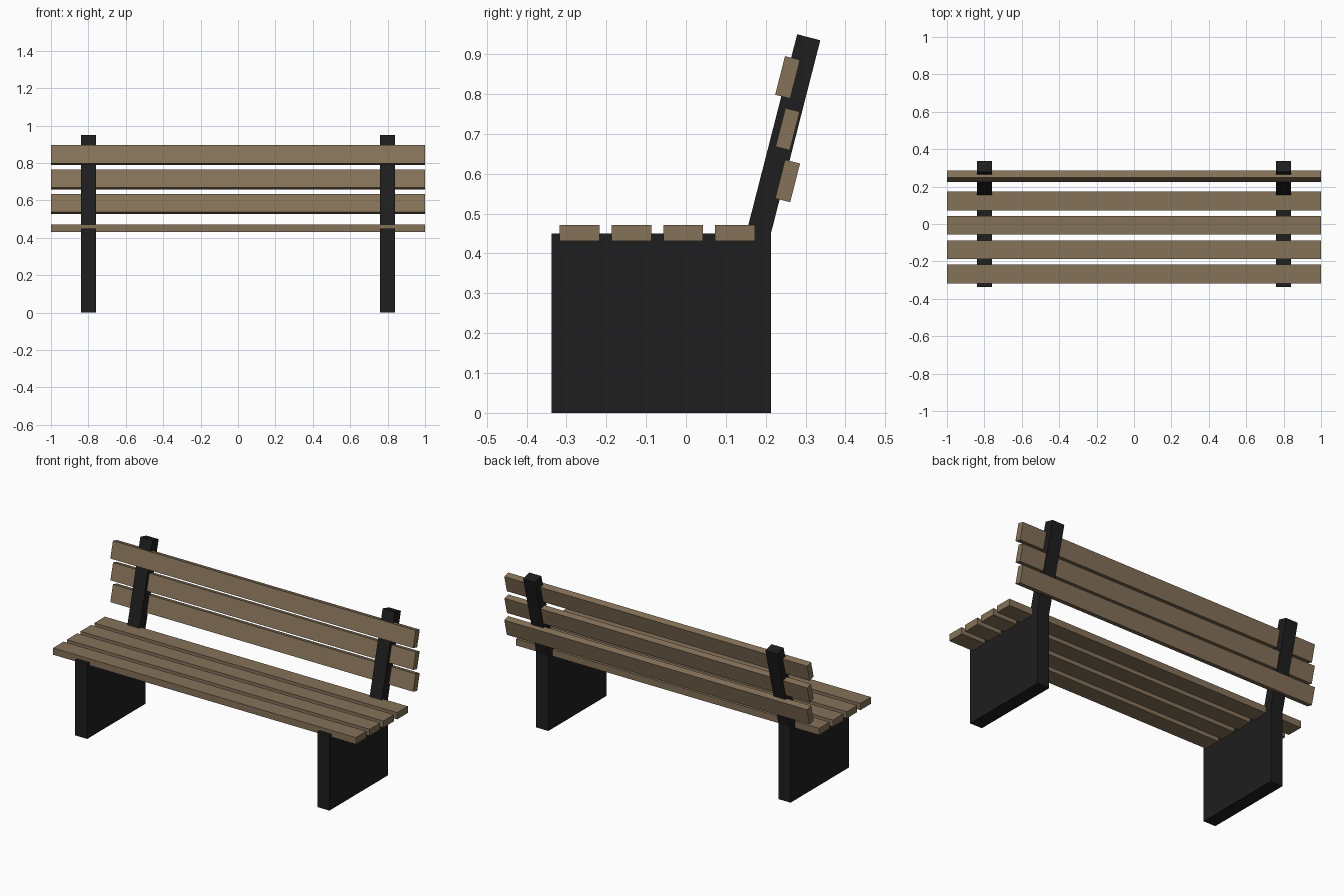
import bpy, bmesh
from math import radians
from mathutils import Matrix

if "Cube" in bpy.data.objects:
    bpy.data.objects.remove(bpy.data.objects["Cube"])

TILT = radians(14.3)


def material(name, color):
    m = bpy.data.materials.new(name)
    m.diffuse_color = color
    m.use_nodes = True
    m.node_tree.nodes["Principled BSDF"].inputs["Base Color"].default_value = m.diffuse_color
    return m


wood = material("wood", (0.235, 0.168, 0.100, 1))
iron = material("dark_metal", (0.013, 0.013, 0.013, 1))


def add_object(name, bm, mat):
    bmesh.ops.recalc_face_normals(bm, faces=bm.faces)
    me = bpy.data.meshes.new(name)
    bm.to_mesh(me)
    bm.free()
    me.materials.append(mat)
    ob = bpy.data.objects.new(name, me)
    bpy.context.collection.objects.link(ob)
    return ob


def slat(name, y, z, depth, height, tilt=0.0):
    bm = bmesh.new()
    bmesh.ops.create_cube(bm, size=1, matrix=Matrix.Diagonal((2, depth, height, 1)))
    ob = add_object(name, bm, wood)
    ob.location = (0, y, z)
    ob.rotation_euler.x = -tilt


# Side frames: solid leg panel with leaning back post in one profile
PROFILE = [(-0.337, 0), (0.213, 0), (0.213, 0.45), (0.337, 0.935),
           (0.279, 0.95), (0.151, 0.45), (-0.337, 0.45)]
for side, x in (("left", -0.8), ("right", 0.8)):
    bm = bmesh.new()
    face = bm.faces.new([bm.verts.new((x - 0.04, y, z)) for y, z in PROFILE])
    ext = bmesh.ops.extrude_face_region(bm, geom=[face])
    moved = [v for v in ext["geom"] if isinstance(v, bmesh.types.BMVert)]
    bmesh.ops.translate(bm, verts=moved, vec=(0.08, 0, 0))
    add_object(f"{side}_frame", bm, iron)

# Seat slats
for i in range(4):
    slat(f"seat_slat_{i + 1}", -0.267 + 0.13 * i, 0.451, 0.1, 0.04)

# Tilted backrest slats, stacked straight up; the middle one is slightly thinner
for i, depth in enumerate((0.039, 0.037, 0.039)):
    slat(f"back_slat_{i + 1}", 0.255, 0.582 + 0.13 * i, depth, 0.1, TILT)
